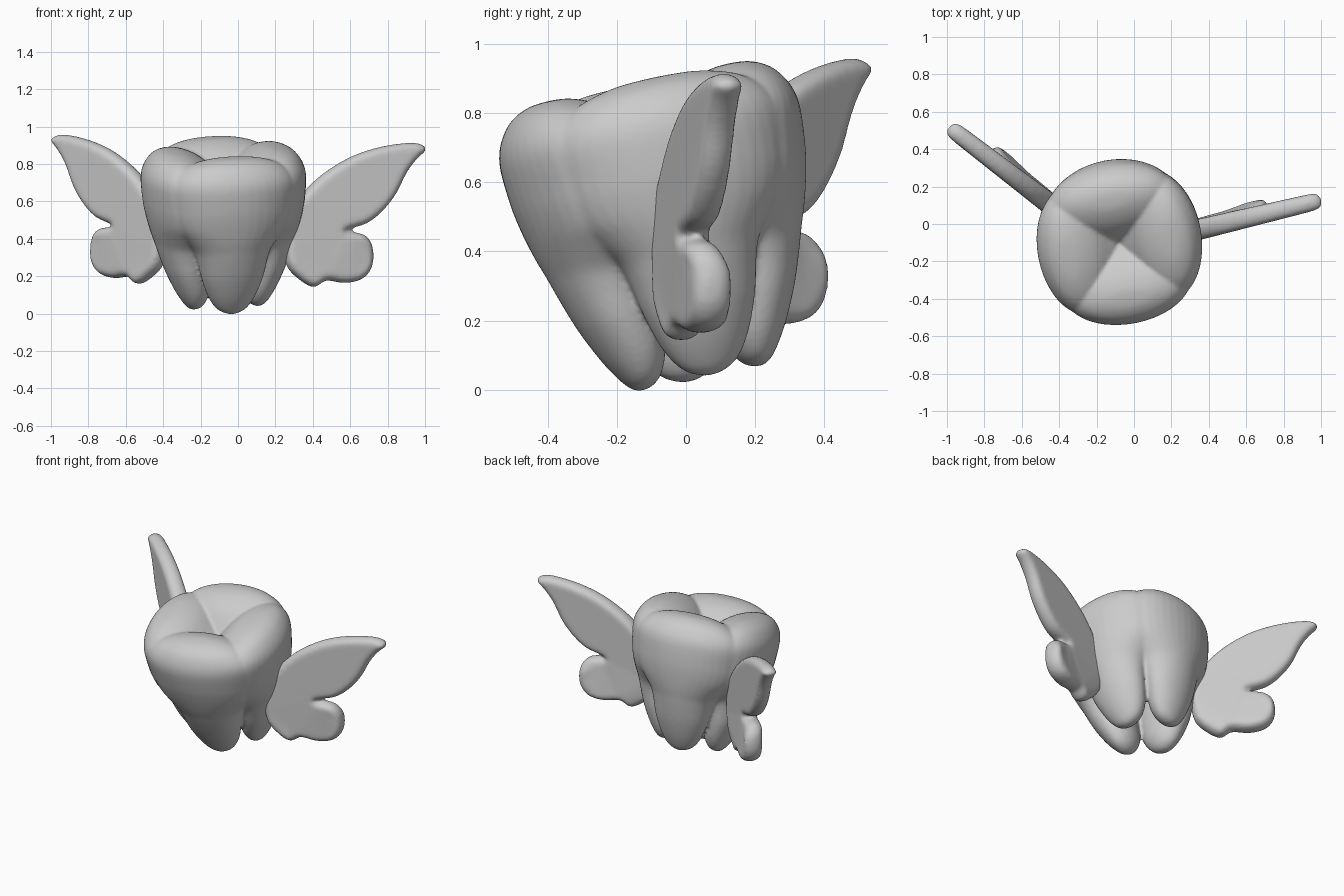
import bpy, bmesh
from math import radians, sin, cos, pi
from mathutils import Matrix, Vector

if "Cube" in bpy.data.objects:
    bpy.data.objects.remove(bpy.data.objects["Cube"])


def spline(points, steps, closed):
    """Catmull-Rom interpolation through points."""
    pts = [Vector(p) for p in points]
    n = len(pts)
    out = []
    for k in range(n if closed else n - 1):
        if closed:
            a, b, c, d = (pts[(k + j) % n] for j in (-1, 0, 1, 2))
        else:
            a, b, c, d = (pts[min(max(k + j, 0), n - 1)] for j in (-1, 0, 1, 2))
        for s in range(steps):
            t = s / steps
            out.append(0.5 * (2 * b + (c - a) * t + (2 * a - 5 * b + 4 * c - d) * t * t
                              + (3 * b - a - 3 * c + d) * t ** 3))
    if not closed:
        out.append(pts[-1])
    return out


def loft(bm, rings):
    """Skin a stack of rings and cap both ends."""
    vs = [[bm.verts.new(p) for p in r] for r in rings]
    n = len(vs[0])
    for lo, hi in zip(vs, vs[1:]):
        for q in range(n):
            bm.faces.new((lo[q], lo[(q + 1) % n], hi[(q + 1) % n], hi[q]))
    bm.faces.new(vs[0][::-1])
    bm.faces.new(vs[-1])


def finish(bm, name, voxel, iterations):
    """Merge the volumes of a part and soften it."""
    bmesh.ops.recalc_face_normals(bm, faces=bm.faces)
    bmesh.ops.triangulate(bm, faces=[f for f in bm.faces if len(f.verts) > 4])
    me = bpy.data.meshes.new(name)
    bm.to_mesh(me)
    bm.free()
    ob = bpy.data.objects.new(name, me)
    bpy.context.collection.objects.link(ob)
    for p in me.polygons:
        p.use_smooth = True
    rm = ob.modifiers.new("merge", 'REMESH')
    rm.mode = 'VOXEL'
    rm.voxel_size = voxel
    rm.use_smooth_shade = True
    sm = ob.modifiers.new("soften", 'SMOOTH')
    sm.factor = 0.5
    sm.iterations = iterations


# Tooth: four identical lobes, each running from a root tip up to a cusp
# (height, outer radius, inner radius, half width)
stations = [
    (-0.008, 0.19, 0.16, 0.015), (0.005, 0.21, 0.135, 0.055), (0.035, 0.235, 0.11, 0.093),
    (0.10, 0.275, 0.088, 0.132), (0.20, 0.322, 0.092, 0.167), (0.30, 0.358, 0.08, 0.19),
    (0.36, 0.377, 0.055, 0.213), (0.42, 0.397, 0.0, 0.265), (0.48, 0.413, -0.05, 0.32),
    (0.54, 0.426, -0.06, 0.345),
    (0.60, 0.435, -0.055, 0.354), (0.70, 0.441, 0.0, 0.352), (0.76, 0.43, 0.055, 0.325),
    (0.81, 0.402, 0.11, 0.27), (0.84, 0.37, 0.16, 0.205), (0.86, 0.325, 0.215, 0.115),
    (0.865, 0.28, 0.255, 0.02)]

rings = []
for h, o, i, t in (tuple(v) for v in spline(stations, 3, False)):
    c, a = (o + i) / 2, (o - i) / 2
    rings.append([Vector((c + a * cos(q * pi / 20), t * sin(q * pi / 20), h)) for q in range(40)])

tilt = (Matrix.Translation((-0.066, 0.042, 0.042)) @ Matrix.Rotation(radians(12), 4, 'X')
        @ Matrix.Rotation(radians(-1), 4, 'Y'))
bm = bmesh.new()
for lobe in range(4):
    m = tilt @ Matrix.Rotation(radians(11 + 90 * lobe), 4, 'Z')
    loft(bm, [[m @ p for p in r] for r in rings])
finish(bm, "tooth", 0.0105, 4)

# Wings: one outline (front-view x, z), measured from the notch between feathers
outline = [
    (0.34, 0.63), (0.45, 0.74), (0.60, 0.835), (0.75, 0.888), (0.90, 0.913), (0.98, 0.908),
    (1.01, 0.875), (0.96, 0.825), (0.905, 0.75), (0.85, 0.64), (0.78, 0.55), (0.70, 0.485),
    (0.62, 0.458), (0.575, 0.442), (0.62, 0.436), (0.685, 0.42), (0.728, 0.36), (0.728, 0.255),
    (0.675, 0.185), (0.58, 0.163), (0.48, 0.177), (0.44, 0.152), (0.40, 0.142), (0.33, 0.185),
    (0.265, 0.26), (0.25, 0.40), (0.28, 0.54)]


def wing(name, side, notch, sweep, roll):
    loop = [Vector(((p[0] - 0.58) / 0.97, 0, p[1] - 0.445)) for p in spline(outline, 3, True)]
    n = len(loop)
    # rounded rim: inset the outline towards both faces, lower feather thicker and set back
    rings = []
    for k in range(-4, 5):
        phi = k * pi / 8
        ring = []
        for q, p in enumerate(loop):
            d = loop[(q + 1) % n] - loop[q - 1]
            inward = Vector((d.z, 0, -d.x)).normalized()
            half = 0.056 - 0.010 * min(max((p.x + 0.3) / 0.7, 0), 1)
            low = min(max(-p.z / 0.1, 0), 1) * min(max((p.x + 0.2) / 0.25, 0), 1)
            y = (half + 0.008 * low) * sin(phi) + 0.022 * low
            ring.append(p + inward * 0.036 * (1 - cos(phi)) + Vector((0, y, 0)))
        rings.append(ring)
    bm = bmesh.new()
    loft(bm, rings)
    bm.transform(Matrix.Translation(notch) @ Matrix.Scale(side, 4, (1, 0, 0))
                 @ Matrix.Rotation(radians(sweep), 4, 'Z')
                 @ Matrix.Rotation(radians(-roll), 4, 'Y'))
    finish(bm, name, 0.0105, 10)


wing("right_wing", 1, (0.574, 0.025, 0.445), 13.5, 0)
wing("left_wing", -1, (-0.658, 0.265, 0.47), 37.5, 3)
